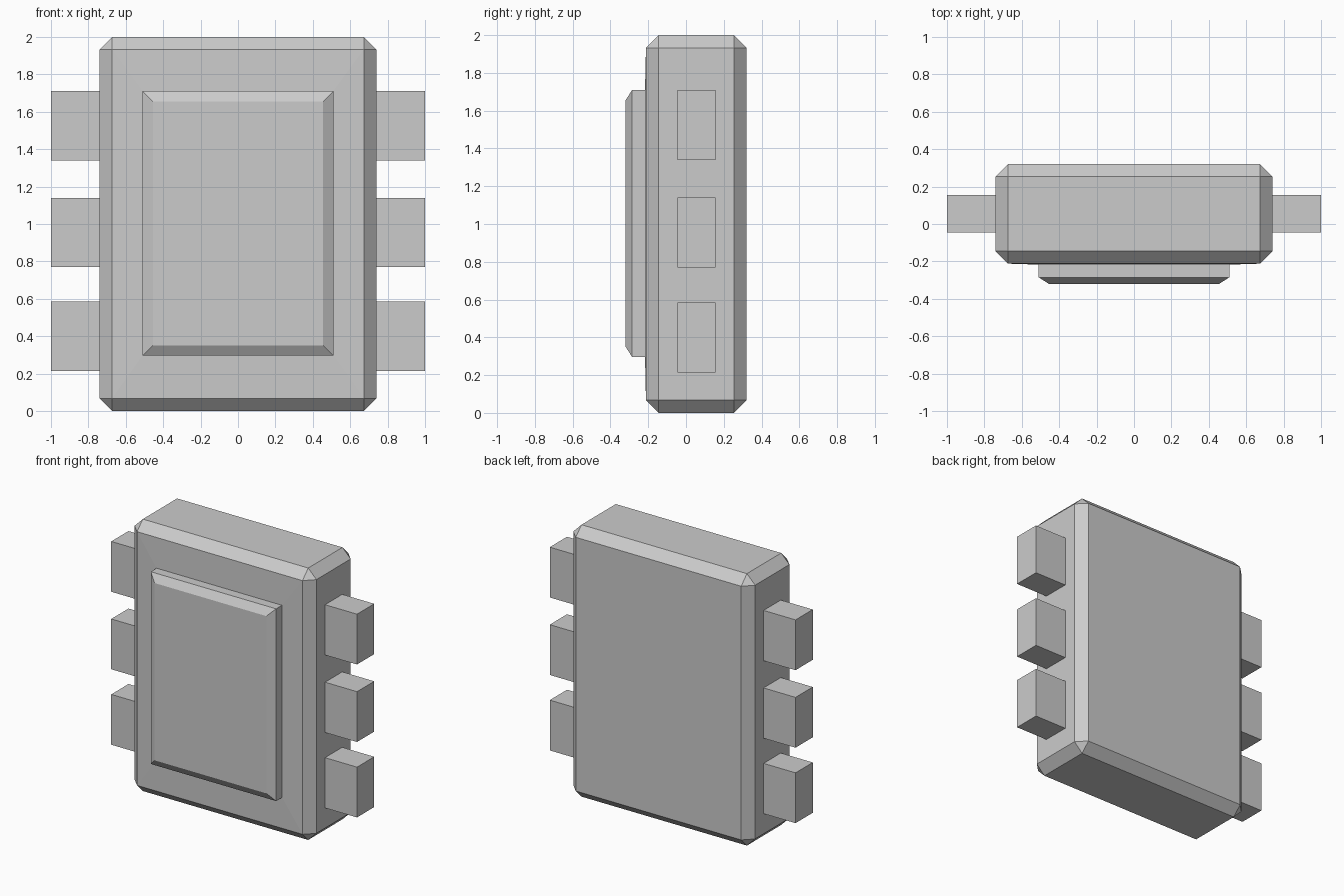
import bpy, bmesh
from mathutils import Vector

if "Cube" in bpy.data.objects:
    bpy.data.objects.remove(bpy.data.objects["Cube"])


def box(bm, lo, hi):
    """Add an axis-aligned box spanning two corners."""
    verts = bmesh.ops.create_cube(bm, size=1)["verts"]
    lo, hi = Vector(lo), Vector(hi)
    for v in verts:
        v.co = (lo + hi) / 2 + v.co * (hi - lo)


def finish(bm, name):
    bmesh.ops.recalc_face_normals(bm, faces=bm.faces)
    mesh = bpy.data.meshes.new(name)
    bm.to_mesh(mesh)
    bm.free()
    obj = bpy.data.objects.new(name, mesh)
    bpy.context.collection.objects.link(obj)
    return obj


def step(bm, face, half_x, half_z, y):
    """Extrude a front face to a new centred rectangle at depth y."""
    face = bmesh.ops.extrude_discrete_faces(bm, faces=[face])["faces"][0]
    for v in face.verts:
        v.co = (half_x if v.co.x > 0 else -half_x, y,
                1.003 + (half_z if v.co.z > 1 else -half_z))
    return face


# Chamfered body
bm = bmesh.new()
box(bm, (-0.74, -0.212, 0), (0.74, 0.32, 2))
bmesh.ops.bevel(bm, geom=bm.edges[:], offset=0.067, segments=1,
                affect='EDGES', clamp_overlap=True)

# Raised front panel: nearly flat border, straight wall, sloped rim
front = min(bm.faces, key=lambda f: f.calc_center_median().y)
front = step(bm, front, 0.51, 0.707, -0.217)
front = step(bm, front, 0.51, 0.707, -0.285)
front = step(bm, front, 0.455, 0.652, -0.32)
finish(bm, "body")

# Three side pins on each side
for side, label in ((-1, "left"), (1, "right")):
    for i, z in enumerate((0.4, 0.955, 1.525)):
        bm = bmesh.new()
        xs = sorted((side * 0.72, side * 1.0))
        box(bm, (xs[0], -0.045, z - 0.185), (xs[1], 0.155, z + 0.185))
        finish(bm, f"{label}_pin_{i + 1}")
